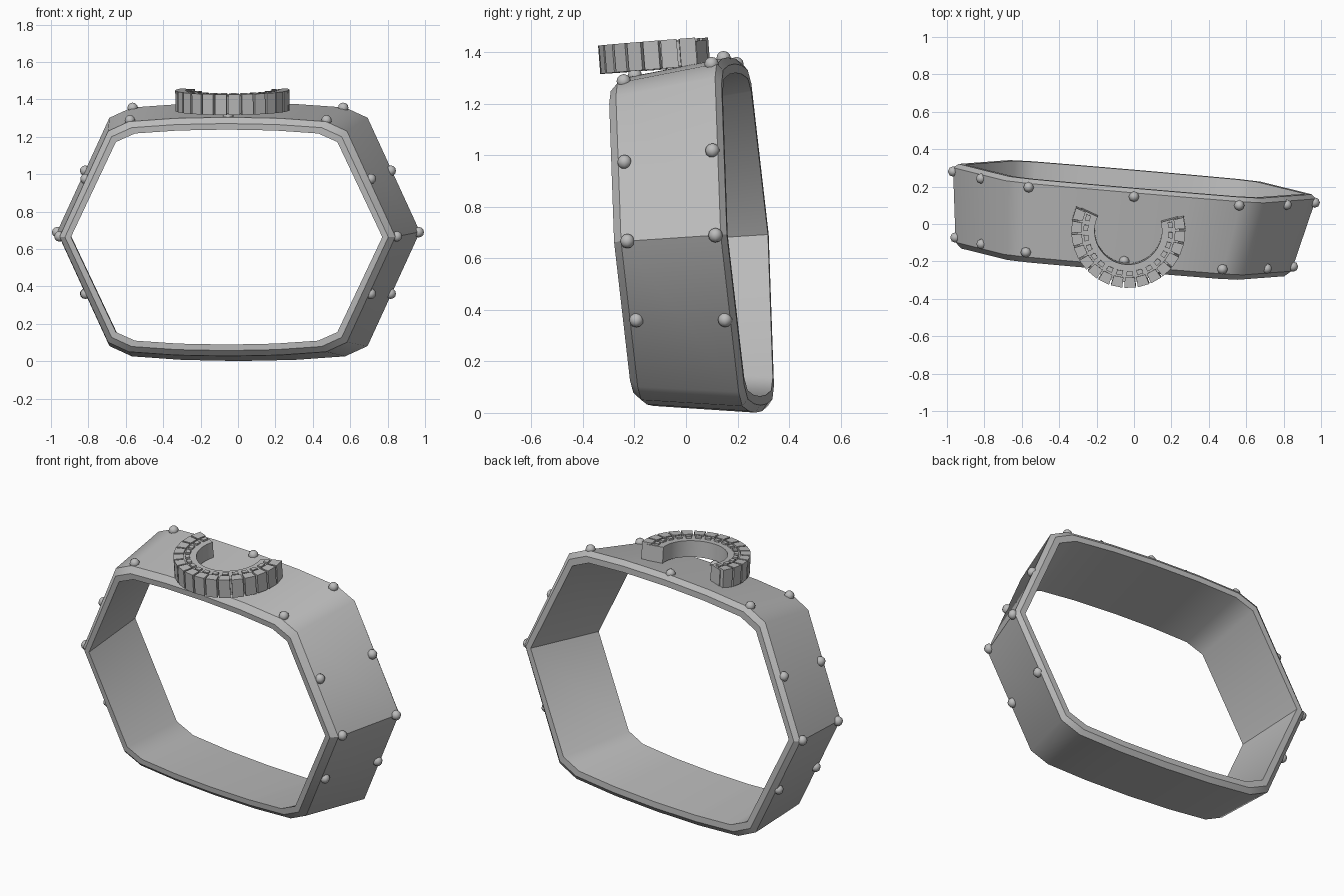
import bpy, bmesh, math
from mathutils import Vector, Matrix

if "Cube" in bpy.data.objects:
    bpy.data.objects.remove(bpy.data.objects["Cube"])

# One plain grey for everything
GREY = bpy.data.materials.new("grey_metal")
GREY.diffuse_color = (0.5, 0.5, 0.5, 1)
GREY.use_nodes = True
GREY.node_tree.nodes["Principled BSDF"].inputs["Base Color"].default_value = GREY.diffuse_color

# Leaning frame of the band: across, along its depth, up
CENTRE = Vector((-0.03, 0, 0.677))
ACROSS = Vector((1, -0.086, 0))
DEPTH = Vector((0.15, 1, 0.065))
UP = Vector((0, -0.075, 1))


def place(u, v, w, inset=0.0):
    """Point on the band; the band flares towards the back."""
    s = (0.93 + 0.185 * v) / 0.97
    u *= s * (1 - inset / 0.97)
    w *= s * (1 - inset / 0.69)
    return CENTRE + ACROSS * u + DEPTH * v + UP * w


def finish(bm, name):
    bmesh.ops.recalc_face_normals(bm, faces=bm.faces)
    mesh = bpy.data.meshes.new(name)
    bm.to_mesh(mesh)
    bm.free()
    mesh.materials.append(GREY)
    ob = bpy.data.objects.new(name, mesh)
    bpy.context.collection.objects.link(ob)
    return ob


# Band: six-sided outline with softened shoulders, swept around a bevelled section
quarter = [(0.97, 0), (0.69, 0.61), (0.57, 0.665), (0.3, 0.684), (0, 0.69)]
half = quarter + [(-u, w) for u, w in quarter[-2::-1]]
outline = half + [(u, -w) for u, w in half[-2:0:-1]]
section = [(-0.175, 0), (-0.205, 0.03), (-0.205, 0.065),
           (0.24, 0.065), (0.24, 0.03), (0.218, 0)]
bm = bmesh.new()
rings = [[bm.verts.new(place(u, v, w, i)) for u, w in outline] for v, i in section]
n = len(outline)
for a, b in zip(rings, rings[1:] + rings[:1]):
    for k in range(n):
        f = bm.faces.new((a[k], a[(k + 1) % n], b[(k + 1) % n], b[k]))
        f.smooth = True
# Sharp along the rims and at the two side points
for ring in rings:
    for k in range(n):
        bm.edges.get((ring[k], ring[(k + 1) % n])).smooth = False
for k in (0, n // 2):
    for a, b in zip(rings, rings[1:] + rings[:1]):
        bm.edges.get((a[k], b[k])).smooth = False
finish(bm, "band")

# Rivets in two rows along the top and the sides
side = [(0.97, 0), (0.82, 0.33), (0.82, -0.33), (0.565, 0.667)]
spots = side + [(-u, w) for u, w in side] + [(0, 0.69)]
bm = bmesh.new()
for v in (-0.15, 0.1975):
    for u, w in spots:
        bmesh.ops.create_uvsphere(bm, u_segments=8, v_segments=6, radius=0.028,
                                  matrix=Matrix.Translation(place(u, v, w)))
for f in bm.faces:
    f.smooth = True
finish(bm, "rivets")

# Open toothed ring lying on top
TILT = (Matrix.Translation((-0.03, -0.03, 1.345))
        @ Matrix.Rotation(math.radians(-5), 4, 'Z')
        @ Matrix.Rotation(math.radians(4.5), 4, 'X'))
START, END, TEETH = 160, 380, 16
STEP = (END - START) / TEETH


def arc_block(bm, a0, a1, r0, r1, z0, z1, steps=1):
    """Curved bar between two angles (degrees)."""
    loops = []
    for k in range(steps + 1):
        a = math.radians(a0 + (a1 - a0) * k / steps)
        loops.append([bm.verts.new((r * math.cos(a), r * math.sin(a), z))
                      for r, z in ((r0, z0), (r1, z0), (r1, z1), (r0, z1))])
    for p, q in zip(loops, loops[1:]):
        for k in range(4):
            bm.faces.new((p[k], p[(k + 1) % 4], q[(k + 1) % 4], q[k]))
    bm.faces.new(loops[0])
    bm.faces.new(loops[-1])


bm = bmesh.new()
arc_block(bm, START, END, 0.18, 0.275, 0.0, 0.095, TEETH * 2)
bm.transform(TILT)
ring = finish(bm, "open_ring")
bpy.context.view_layer.objects.active = ring
ring.select_set(True)
bpy.ops.object.shade_smooth_by_angle(angle=math.radians(30))

bm = bmesh.new()
for k in range(TEETH):
    mid = START + STEP * (k + 0.5)
    arc_block(bm, mid - 5.9, mid + 5.9, 0.25, 0.305, -0.005, 0.105)
    # Small raised key beside each tooth
    arc_block(bm, mid - 4, mid + 4, 0.215, 0.24, 0.09, 0.105)
bm.transform(TILT)
finish(bm, "ring_teeth")
